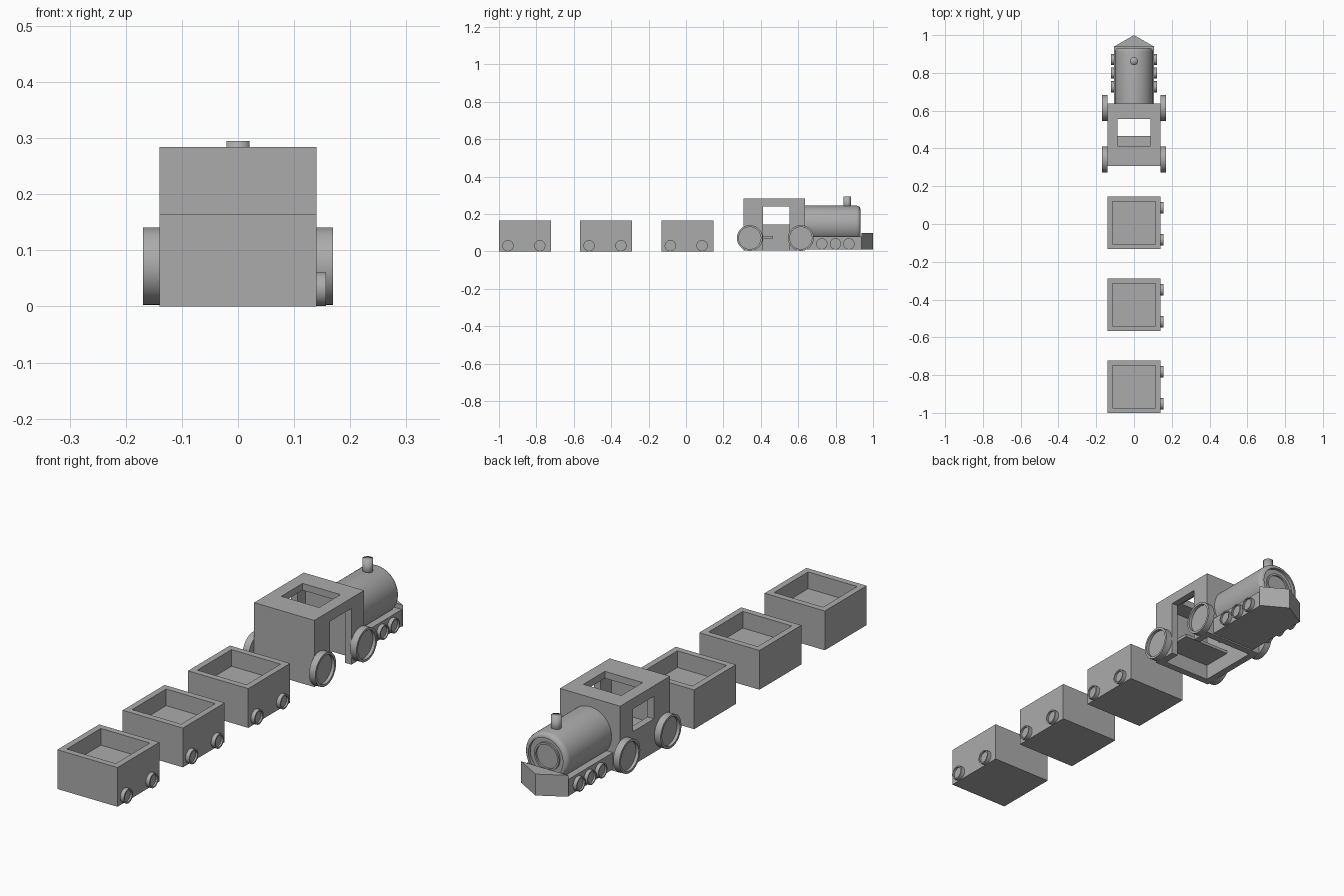
import bpy, bmesh, math

if "Cube" in bpy.data.objects:
    bpy.data.objects.remove(bpy.data.objects["Cube"])

grey = bpy.data.materials.new("dark_grey")
grey.diffuse_color = (0.41, 0.41, 0.41, 1)
grey.use_nodes = True
grey.node_tree.nodes["Principled BSDF"].inputs["Base Color"].default_value = grey.diffuse_color


def finish(name, bm, angle=0):
    bmesh.ops.recalc_face_normals(bm, faces=bm.faces)
    me = bpy.data.meshes.new(name)
    bm.to_mesh(me)
    bm.free()
    me.materials.append(grey)
    ob = bpy.data.objects.new(name, me)
    bpy.context.collection.objects.link(ob)
    bpy.ops.object.select_all(action='DESELECT')
    bpy.context.view_layer.objects.active = ob
    ob.select_set(True)
    if angle:
        bpy.ops.object.shade_smooth_by_angle(angle=math.radians(angle))
    return ob


def box_mesh(x0, x1, y0, y1, z0, z1):
    bm = bmesh.new()
    bmesh.ops.create_cube(bm, size=1)
    for v in bm.verts:
        v.co.x = x1 if v.co.x > 0 else x0
        v.co.y = y1 if v.co.y > 0 else y0
        v.co.z = z1 if v.co.z > 0 else z0
    return bm


def box(name, *b):
    return finish(name, box_mesh(*b))


def prism(name, pts, z0, z1):
    bm = bmesh.new()
    f = bm.faces.new([bm.verts.new((x, y, z0)) for x, y in pts])
    ext = bmesh.ops.extrude_face_region(bm, geom=[f])
    for v in ext['geom']:
        if isinstance(v, bmesh.types.BMVert):
            v.co.z = z1
    return finish(name, bm)


def lathe(name, profile, axis, loc, sign=1, n=48, angle=35):
    """Revolve (radius, height) points about an axis through loc."""
    bm = bmesh.new()
    rings = []
    for r, h in profile:
        ring = []
        for i in range(1 if r == 0 else n):
            a = 2 * math.pi * i / n
            c, s, t = r * math.cos(a), r * math.sin(a), h * sign
            p = {'x': (t, c, s), 'y': (c, t, s), 'z': (c, s, t)}[axis]
            ring.append(bm.verts.new([p[k] + loc[k] for k in range(3)]))
        rings.append(ring)
    for A, B in zip(rings, rings[1:]):
        for i in range(n):
            j = (i + 1) % n
            quad = [A[i % len(A)], A[j % len(A)], B[j % len(B)], B[i % len(B)]]
            bm.faces.new(list(dict.fromkeys(quad)))
    return finish(name, bm, angle)


def wheel(name, r, width, rim, x, y, z, sign=1):
    # disc with a raised rim around a recessed face
    lathe(name, [(0, 0), (r, 0), (r, width), (r - rim, width),
                 (r - rim, width * 0.55), (0, width * 0.55)], 'x', (x * sign, y, z), sign)


# Three open wagons, wheels on the right side only
for k in range(3):
    cy = -0.861 + 0.434 * k
    bm = box_mesh(-0.14, 0.14, cy - 0.139, cy + 0.139, 0, 0.165)
    bm.normal_update()
    top = max(bm.faces, key=lambda f: f.calc_center_median().z)
    bmesh.ops.inset_region(bm, faces=[top], thickness=0.026, use_even_offset=True)
    floor = bmesh.ops.extrude_face_region(bm, geom=[top])
    for v in floor['geom']:
        if isinstance(v, bmesh.types.BMVert):
            v.co.z = 0.095
    if top.is_valid:
        bmesh.ops.delete(bm, geom=[top], context='FACES_ONLY')
    finish(f"wagon_{k + 1}", bm)
    for i, dy in enumerate((-0.091, 0.079)):
        wheel(f"wagon_{k + 1}_wheel_{i + 1}", 0.03, 0.017, 0.006, 0.14, cy + dy, 0.031)

# Cab: hollow shell open below, with roof hatch, left window and right doorway
cab = box("cab", -0.14, 0.14, 0.307, 0.637, 0.004, 0.284)
cuts = [(-0.11, 0.11, 0.337, 0.607, -0.1, 0.255),
        (-0.088, 0.088, 0.413, 0.555, 0.2, 0.4),
        (-0.2, -0.05, 0.412, 0.553, 0.145, 0.24),
        (0.05, 0.2, 0.412, 0.553, -0.1, 0.24)]
for c in cuts:
    cutter = box("cutter", *c)
    cutter.hide_render = True
    bpy.context.view_layer.objects.active = cab
    mod = cab.modifiers.new("cut", 'BOOLEAN')
    mod.operation, mod.solver, mod.object = 'DIFFERENCE', 'EXACT', cutter
    bpy.ops.object.modifier_apply(modifier=mod.name)
    bpy.data.objects.remove(cutter)

# Driver seat
box("seat", -0.11, 0.11, 0.337, 0.466, 0.07, 0.083)

# Chassis and pointed front guard
box("chassis", -0.106, 0.106, 0.637, 0.937, 0.01, 0.08)
prism("front_guard", [(-0.11, 0.937), (0.11, 0.937), (0, 1.0)], 0.01, 0.1)

# Boiler with rounded front edge and ringed face
lathe("boiler", [(0, 0.637), (0.1, 0.637), (0.1, 0.912), (0.098, 0.922), (0.092, 0.929),
                 (0.085, 0.932), (0.08, 0.932), (0.08, 0.919), (0.058, 0.919),
                 (0.058, 0.927), (0.05, 0.927), (0.05, 0.919), (0, 0.919)],
      'y', (0, 0, 0.145), n=64)

# Chimney, softly shaded over the top
lathe("chimney", [(0, 0.22), (0.02, 0.22), (0.0205, 0.295), (0, 0.295)],
      'z', (0, 0.862, 0), n=32, angle=180)

# Locomotive wheels on both sides
for side, s in (("left", -1), ("right", 1)):
    for i, y in enumerate((0.341, 0.614)):
        wheel(f"drive_wheel_{side}_{i + 1}", 0.069, 0.029, 0.01, 0.14, y, 0.072, s)
    for i, y in enumerate((0.726, 0.799, 0.871)):
        wheel(f"pilot_wheel_{side}_{i + 1}", 0.03, 0.017, 0.005, 0.105, y, 0.041, s)
